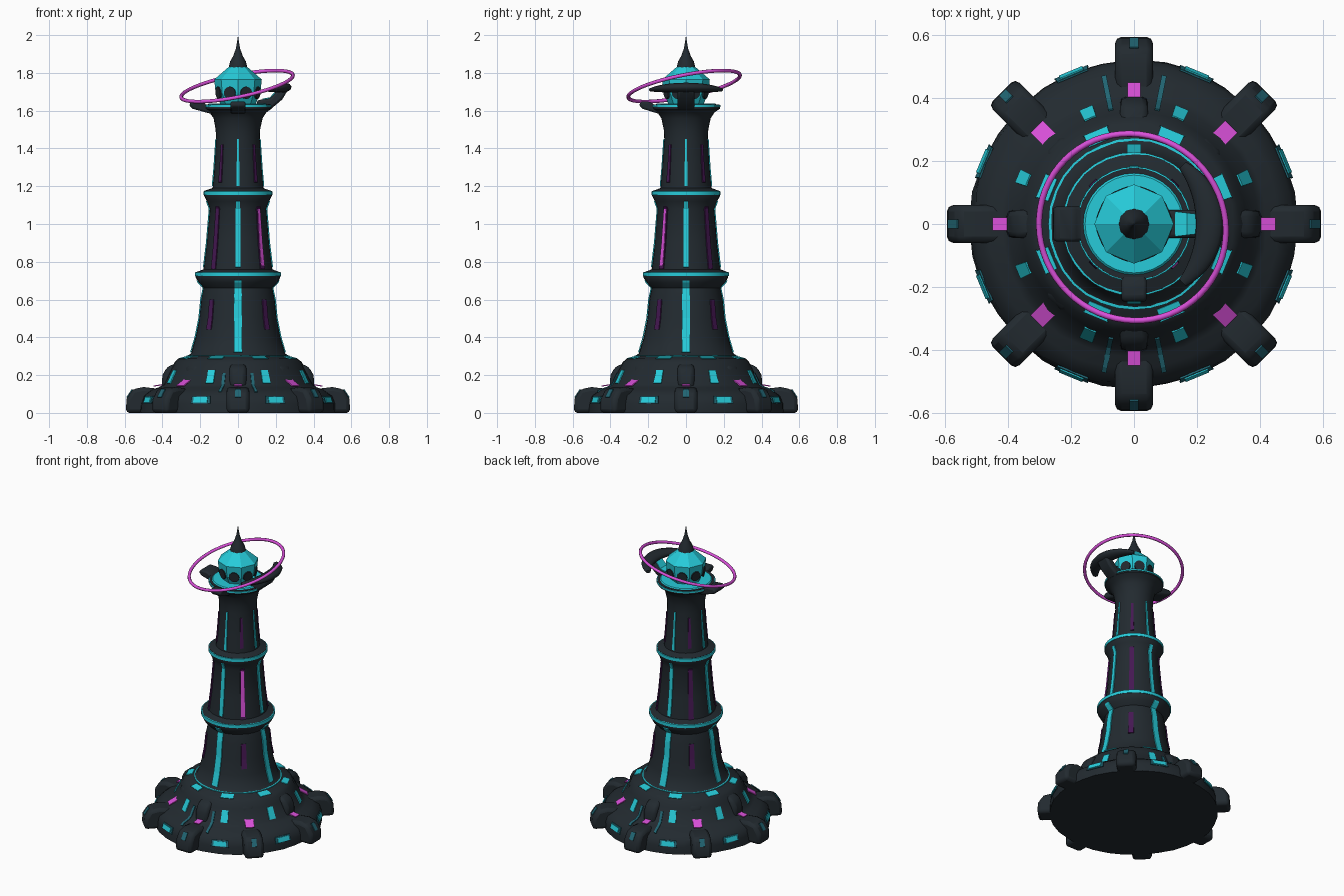
import bpy, bmesh, random
from math import sin, cos, pi, radians, tau
from mathutils import Vector

random.seed(4)
if "Cube" in bpy.data.objects:
    bpy.data.objects.remove(bpy.data.objects["Cube"])


def material(name, rgb):
    m = bpy.data.materials.new(name)
    m.use_nodes = True
    m.diffuse_color = (*rgb, 1)
    m.node_tree.nodes["Principled BSDF"].inputs["Base Color"].default_value = (*rgb, 1)
    return m


DARK = material("dark stone", (0.016, 0.023, 0.029))
CYAN = material("glowing cyan", (0.02, 0.6, 0.7))
TEAL = material("dim teal", (0.015, 0.13, 0.17))
PINK = material("bright magenta", (0.7, 0.08, 0.7))
PURPLE = material("deep purple", (0.06, 0.009, 0.085))


def finish(name, bm, mat, smooth=True):
    bmesh.ops.recalc_face_normals(bm, faces=bm.faces)
    me = bpy.data.meshes.new(name)
    bm.to_mesh(me)
    bm.free()
    me.materials.append(mat)
    if smooth:
        me.shade_smooth()
        me.set_sharp_from_angle(angle=radians(45))
    ob = bpy.data.objects.new(name, me)
    bpy.context.collection.objects.link(ob)
    return ob


def polar(r, a, z, side=0):
    """Point at radius r and angle a, shifted sideways."""
    return Vector((r * cos(a) - side * sin(a), r * sin(a) + side * cos(a), z))


def lathe(name, profile, mat, sides=32, rough=0, smooth=True):
    bm = bmesh.new()
    rows = []
    for r, z in profile:
        if r == 0:
            rows.append([bm.verts.new((0, 0, z))] * sides)
        else:
            rows.append([bm.verts.new(polar(r * (1 + random.uniform(-rough, rough)), tau * i / sides, z))
                         for i in range(sides)])
    for low, high in zip(rows, rows[1:]):
        for i in range(sides):
            j = (i + 1) % sides
            quad = list(dict.fromkeys((low[i], low[j], high[j], high[i])))
            if len(quad) > 2:
                bm.faces.new(quad)
    return finish(name, bm, mat, smooth)


def fin(name, angle, outline, width, bevel=0.02):
    """Radial block: a side outline (radius, height) given a width."""
    bm = bmesh.new()
    a, b = [[bm.verts.new(polar(r, angle, z, s * width / 2)) for r, z in outline] for s in (-1, 1)]
    bm.faces.new(a)
    bm.faces.new(b)
    for i in range(len(a)):
        j = (i + 1) % len(a)
        bm.faces.new((a[i], a[j], b[j], b[i]))
    ob = finish(name, bm, DARK)
    mod = ob.modifiers.new("soft edges", "BEVEL")
    mod.width, mod.segments = bevel, 2


def ribbon(name, angle, points, w0, w1, mat):
    """Thin plate following points (radius, height) outward from the surface."""
    bm = bmesh.new()
    rows = []
    for i, (r, z) in enumerate(points):
        w = w0 + (w1 - w0) * i / (len(points) - 1)
        rows.append([bm.verts.new(polar(r, angle, z, s * w / 2)) for s in (-1, 1)])
    for p, q in zip(rows, rows[1:]):
        bm.faces.new((p[0], p[1], q[1], q[0]))
    ob = finish(name, bm, mat, False)
    mod = ob.modifiers.new("plate", "SOLIDIFY")
    mod.thickness, mod.offset = 0.006, 0


# Tower body: flared base, three tapering shafts with collars, top platform
BODY = [(0, 0), (0.52, 0), (0.517, 0.05), (0.505, 0.09), (0.46, 0.122), (0.42, 0.135), (0.397, 0.15),
        (0.355, 0.235), (0.335, 0.27), (0.315, 0.287), (0.275, 0.297), (0.25, 0.315), (0.225, 0.40),
        (0.205, 0.50), (0.195, 0.60), (0.182, 0.66), (0.21, 0.69), (0.225, 0.72), (0.222, 0.745),
        (0.182, 0.76), (0.165, 0.90), (0.15, 1.08), (0.165, 1.12), (0.18, 1.15), (0.178, 1.175),
        (0.135, 1.19), (0.125, 1.30), (0.115, 1.45), (0.118, 1.50), (0.13, 1.56), (0.15, 1.59),
        (0.178, 1.61), (0.178, 1.632), (0, 1.632)]
lathe("tower_body", BODY, DARK, rough=0.008)


def radius_at(z):
    for (r0, z0), (r1, z1) in zip(BODY[1:], BODY[2:]):
        if z0 <= z <= z1:
            return r0 + (r1 - r0) * (z - z0) / (z1 - z0)


def strip(name, angle, z0, z1, w0, w1, mat):
    """Plate lying on the tower body between two heights."""
    zs = [z0] + [z for r, z in BODY if z0 < z < z1] + [z1]
    ribbon(name, angle, [(radius_at(z) + 0.002, z + 0.001) for z in zs], w0, w1, mat)


# Glowing bands around the collars, base rim and platform
for name, r, z, h in (("lower_collar_band", 0.228, 0.734, 0.01), ("upper_collar_band", 0.183, 1.163, 0.01),
                      ("base_rim_band", 0.272, 0.30, 0.004), ("platform_band", 0.182, 1.624, 0.005)):
    lathe(name, [(r - 0.02, z - h), (r, z - h), (r, z + h), (r - 0.03, z + h + 0.004)], CYAN)
lathe("platform_floor", [(0.162, 1.631), (0.155, 1.638), (0, 1.638)], CYAN)

# Feet, fins and base panels, repeated eight times
FOOT = [(0.40, 0), (0.594, 0), (0.59, 0.075), (0.558, 0.125), (0.50, 0.137), (0.40, 0.125)]
for i in range(8):
    a = i * pi / 4
    d = 0.04 * (i % 2)
    fin("foot", a, FOOT, 0.12)
    fin("base_fin", a, [(0.25, 0.12), (0.405 - d, 0.12), (0.40 - d, 0.20), (0.375 - d / 2, 0.245),
                        (0.32, 0.265), (0.25, 0.29)], 0.09)
    w = 0.042 + d / 3
    ribbon("magenta_lamp", a, [(0.448 - d / 3, 0.142), (0.395 - d * 0.8, 0.15 + d * 0.85)], w, w, PINK)
    ribbon("foot_lamp", a, [(0.588, 0.082), (0.559, 0.126)], 0.03, 0.03, TEAL)
    b = a + pi / 8
    strip("base_panel_frame", b, 0.048, 0.088, 0.115, 0.105, TEAL)
    ribbon("base_panel", b, [(0.523, 0.055), (0.514, 0.083)], 0.08, 0.08, CYAN)
    strip("tier_panel", b, 0.155, 0.225, 0.045, 0.04, CYAN)
    strip("rim_panel", b, 0.286, 0.2965, 0.085, 0.075, CYAN)

# Thin lines flanking the front and back feet
for a in (pi / 2, -pi / 2):
    for s in (-1, 1):
        strip("base_line", a + s * radians(11.5), 0.11, 0.21, 0.016, 0.016, TEAL)

# Vertical light strips: cyan on the four sides, purple on the corners
for i in range(4):
    a = i * pi / 2
    strip("lower_light", a, 0.32, 0.70, 0.045, 0.036, CYAN)
    strip("middle_light", a, 0.77, 1.12, 0.028, 0.022, CYAN)
    strip("upper_light", a, 1.20, 1.45, 0.018, 0.01, CYAN)
    c = a - pi / 4
    strip("lower_corner_strip", c, 0.44, 0.60, 0.035, 0.03, PURPLE)
    strip("middle_corner_strip", c, 0.76, 1.09, 0.032, 0.024, PURPLE)
    strip("upper_corner_strip", c, 1.22, 1.42, 0.022, 0.014, PURPLE)
ribbon("corner_light", -pi / 4, [(radius_at(z) + 0.005, z) for z in (0.78, 0.9, 1.08)], 0.026, 0.016, PINK)

# Platform beaks on the right and front
for a, tip, w in ((pi, 0.26, 0.11), (-pi / 2, 0.25, 0.08)):
    fin("platform_beak", a, [(0.1, 1.58), (0.15, 1.585), (tip - 0.02, 1.61), (tip, 1.63),
                             (tip - 0.015, 1.65), (0.19, 1.647), (0.165, 1.63), (0.1, 1.625)], w, 0.01)

# Raised arm with a crescent guard on the left
fin("guard_arm", 0, [(0.1, 1.60), (0.17, 1.605), (0.235, 1.66), (0.265, 1.71), (0.22, 1.72),
                     (0.17, 1.665), (0.1, 1.655)], 0.09, 0.012)
ribbon("arm_lamp", 0, [(0.215, 1.718), (0.17, 1.668), (0.13, 1.661)], 0.06, 0.08, CYAN)
curve = bpy.data.curves.new("crescent_guard", "CURVE")
curve.dimensions = "3D"
curve.bevel_depth, curve.bevel_resolution, curve.use_fill_caps = 0.044, 3, True
spline = curve.splines.new("POLY")
steps = 16
spline.points.add(steps)
for i, p in enumerate(spline.points):
    t = 2 * i / steps - 1
    p.co = (*polar(0.242, t * radians(50), 0), 1)
    p.radius = 1 - 0.65 * t * t
curve.materials.append(DARK)
guard = bpy.data.objects.new("crescent_guard", curve)
guard.location.z = 1.69
guard.rotation_euler.y = -0.13
guard.scale.z = 0.6
bpy.context.collection.objects.link(guard)

# Faceted lantern with round ports, and the spire above it
lathe("lantern", [(0, 1.625), (0.09, 1.63), (0.118, 1.69), (0.126, 1.765),
                  (0.045, 1.835), (0, 1.835)], CYAN, sides=8, smooth=False)
for i in range(8):
    a = (i + 0.5) * pi / 4
    bm = bmesh.new()
    bmesh.ops.create_circle(bm, cap_ends=True, radius=0.033, segments=12)
    moved = bmesh.ops.extrude_face_region(bm, geom=bm.faces[:])["geom"]
    bmesh.ops.translate(bm, vec=(0, 0, 0.009), verts=[v for v in moved if isinstance(v, bmesh.types.BMVert)])
    port = finish("lantern_port", bm, DARK, False)
    port.location = polar(0.107, a, 1.695)
    port.rotation_euler = polar(1, a, -0.1).to_track_quat("Z", "Y").to_euler()
lathe("spire", [(0, 1.82), (0.05, 1.825), (0.042, 1.86), (0.025, 1.89), (0.011, 1.93),
                (0.004, 1.97), (0, 2.0)], DARK, sides=12)

# Tilted floating ring
bpy.ops.mesh.primitive_torus_add(major_radius=0.302, minor_radius=0.01, major_segments=64,
                                 minor_segments=8, location=(-0.005, -0.01, 1.73),
                                 rotation=Vector((-0.2, -0.2, 1)).to_track_quat("Z", "Y").to_euler())
ring = bpy.context.object
ring.name = "floating_ring"
ring.data.materials.append(PINK)
ring.data.shade_smooth()
